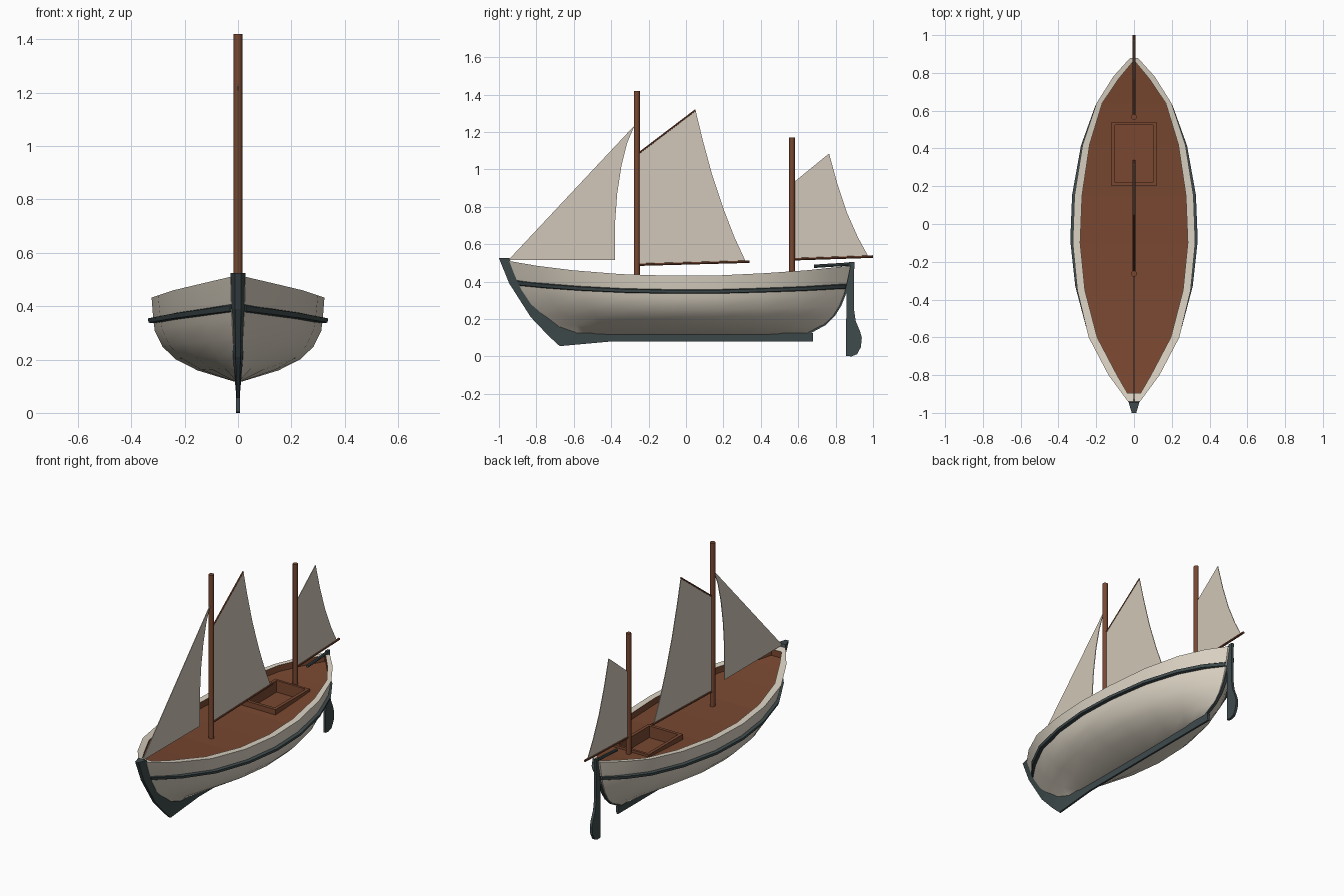
import bpy, bmesh, math
from mathutils import Vector

if "Cube" in bpy.data.objects:
    bpy.data.objects.remove(bpy.data.objects["Cube"])


def material(name, rgb):
    m = bpy.data.materials.new(name)
    m.diffuse_color = (*rgb, 1)
    m.use_nodes = True
    m.node_tree.nodes["Principled BSDF"].inputs["Base Color"].default_value = m.diffuse_color
    return m


CREAM = material("cream paint", (0.70, 0.64, 0.54))
CANVAS = material("sail canvas", (0.64, 0.57, 0.48))
WOOD = material("brown wood", (0.19, 0.064, 0.03))
SLATE = material("dark slate", (0.05, 0.07, 0.073))


def interp(table, x):
    """Piecewise linear lookup in a list of (x, value)."""
    for (x0, y0), (x1, y1) in zip(table, table[1:]):
        if x <= x1:
            return y0 + (y1 - y0) * max(0, (x - x0) / (x1 - x0))
    return table[-1][1]


def finish(name, bm, mats, smooth=None, recalc=True):
    if recalc:
        bmesh.ops.recalc_face_normals(bm, faces=bm.faces)
    me = bpy.data.meshes.new(name)
    bm.to_mesh(me)
    bm.free()
    ob = bpy.data.objects.new(name, me)
    bpy.context.collection.objects.link(ob)
    for m in mats:
        me.materials.append(m)
    if smooth:
        bpy.ops.object.select_all(action='DESELECT')
        ob.select_set(True)
        bpy.context.view_layer.objects.active = ob
        bpy.ops.object.shade_smooth_by_angle(angle=math.radians(smooth))
    return ob


def loft(name, rings, mats, rows=None, cap=(False, False), wrap=False, smooth=None):
    """Skin closed rings; rows gives the material index of each band."""
    bm = bmesh.new()
    vs = [[bm.verts.new(p) for p in r] for r in rings]
    if wrap:
        vs.append(vs[0])
    n = len(rings[0])
    for k in range(len(vs) - 1):
        for i in range(n):
            j = (i + 1) % n
            f = bm.faces.new((vs[k][i], vs[k][j], vs[k + 1][j], vs[k + 1][i]))
            f.material_index = rows[k] if rows else 0
    for use, r in zip(cap, (vs[0], vs[-1])):
        if use:
            bm.faces.new(r)
    return finish(name, bm, mats, smooth)


def plate(name, pts, half, mat):
    """Flat (y, z) outline with thickness along x."""
    return loft(name, [[(s * half, y, z) for y, z in pts] for s in (-1, 1)],
                [mat], cap=(True, True))


def pole(name, a, b, r, mat, n=12):
    a, b = Vector(a), Vector(b)
    q = (b - a).to_track_quat('Z', 'Y')
    circle = [q @ Vector((r * math.cos(2 * math.pi * i / n), r * math.sin(2 * math.pi * i / n), 0))
              for i in range(n)]
    return loft(name, [[p + c for c in circle] for p in (a, b)], [mat], cap=(True, True), smooth=40)


def box(name, lo, hi, mat):
    rect = [(lo[0], lo[1]), (hi[0], lo[1]), (hi[0], hi[1]), (lo[0], hi[1])]
    return loft(name, [[(x, y, z) for x, y in rect] for z in (lo[2], hi[2])], [mat], cap=(True, True))


# Hull lines: sheer height, rail half widths, section fullness, stem and stern curves
SHEER = [(-.945, .51), (-.8, .485), (-.6, .46), (-.35, .44), (-.1, .432), (.15, .432),
         (.42, .445), (.64, .46), (.88, .485)]
OUTER = [(-.945, .028), (-.8, .135), (-.6, .24), (-.35, .3), (-.1, .324), (.15, .315),
         (.42, .272), (.64, .198), (.78, .11), (.88, .02)]
INNER = [(-.895, .035), (-.8, .09), (-.6, .195), (-.35, .26), (-.1, .285), (.15, .275),
         (.42, .235), (.64, .168), (.77, .08), (.86, .005)]
LEVELS = [0, .14, .27, .42, .61, .8, 1]
FULL = list(zip(LEVELS, [.02, .47, .72, .875, .965, .985, 1]))
FINE = list(zip(LEVELS, [.02, .32, .53, .69, .83, .92, 1]))
STEM = list(zip(LEVELS, [-.58, -.7, -.77, -.83, -.88, -.915, -.945]))
STERN = list(zip(LEVELS, [.64, .735, .785, .82, .848, .865, .88]))
KEEL_Z = .115
DROP = .04


def both_sides(pts):
    return pts + [(-x, y, z) for x, y, z in reversed(pts)]


def hull_ring(dv=None, v=None, out=0):
    """Ring round the hull at level v, or at the rubbing strake plus dv."""
    pts = []
    for i, (ys, w) in enumerate(OUTER):
        t = (ys + .945) / 1.825
        e = (2 * t - 1) ** 2
        lv = v if dv is None else .735 - .03 * e + dv
        x = w * ((1 - e) * interp(FULL, lv) + e * interp(FINE, lv))
        y = interp(STEM, lv) * (1 - t) + interp(STERN, lv) * t
        z = KEEL_Z + (interp(SHEER, ys) - KEEL_Z) * lv
        pts.append((x + out * (.3 if i in (0, len(OUTER) - 1) else 1), y, z))
    return both_sides(pts)


# Hull shell with cream rail top and wooden inner bulwark
rings = [hull_ring(v=v) for v in LEVELS]
for d in (0, DROP + .003):
    rings.append(both_sides([(w, y, interp(SHEER, y) - d) for y, w in INNER]))
loft("hull", rings, [CREAM, WOOD], rows=[0] * 7 + [1], cap=(True, False), smooth=40)

# Rubbing strake
loft("rubbing_strake", [hull_ring(dv=d, out=o) for d, o in
                        ((-.04, -.004), (-.03, .02), (.02, .02), (.035, -.004))],
     [SLATE], wrap=True, smooth=35)

# Deck with an opening for the cockpit
HX, HY0, HY1 = .11, .21, .535
bm = bmesh.new()
rows = []
for y in sorted([p[0] for p in INNER] + [HY0, HY1]):
    w = interp(INNER, y)
    h = min(HX, w * .7)
    rows.append((y, [bm.verts.new((x, y, interp(SHEER, y) - DROP)) for x in (-w, -h, h, w)]))
for (y0, a), (y1, b) in zip(rows, rows[1:]):
    for k in range(3):
        if not (k == 1 and y0 >= HY0 and y1 <= HY1):
            bm.faces.new((a[k], a[k + 1], b[k + 1], b[k]))
finish("deck", bm, [WOOD], recalc=False)

# Cockpit coaming and floor
lo, hi = .345, .428
for s, side in ((-1, "left"), (1, "right")):
    box("coaming_" + side, (min(s * .1, s * .12), .2, lo), (max(s * .1, s * .12), .54, hi), WOOD)
box("coaming_front", (-.1, .2, lo), (.1, .22, hi), WOOD)
box("coaming_back", (-.1, .525, lo), (.1, .54, hi), WOOD)
box("cockpit_floor", (-.1, .22, lo), (.1, .525, lo + .01), WOOD)

# Stem and keel: wedge sections (inner y, z, half width, outer y, z, half width)
sections = [(-.945, .525, .028, -1, .525, .012), (-.895, .4, .026, -.945, .39, .011),
            (-.77, .23, .02, -.83, .21, .009), (-.68, .16, .015, -.735, .11, .007),
            (-.58, .125, .012, -.675, .055, .006), (-.4, .125, .011, -.4, .08, .006),
            (.68, .125, .01, .68, .08, .006)]
loft("stem_and_keel", [[(-a, y, z), (a, y, z), (b, yo, zo), (-b, yo, zo)]
                       for y, z, a, yo, zo, b in sections], [SLATE], cap=(True, True))

# Sternpost, rudder and tiller
post = [(y, KEEL_Z + .37 * v) for v, y in STERN]
plate("sternpost", [(y - .01, z) for y, z in post] + [(y + .01, z) for y, z in reversed(post)],
      .008, SLATE)
plate("rudder", [(.855, .003), (.885, 0), (.915, .012), (.935, .05), (.94, .1), (.93, .135), (.907, .19),
                 (.897, .26), (.9, .505), (.872, .505), (.87, .39), (.858, .34)], .008, SLATE)
pole("tiller", (0, .685, .482), (0, .88, .494), .009, SLATE, 8)

# Masts and spars
pole("main_mast", (0, -.263, .38), (0, -.263, 1.42), .016, WOOD)
pole("mizzen_mast", (0, .567, .38), (0, .567, 1.17), .015, WOOD)
pole("main_boom", (0, -.25, .491), (0, .34, .507), .007, WOOD, 8)
pole("mizzen_boom", (0, .575, .52), (0, 1, .534), .007, WOOD, 8)
pole("main_gaff", (0, -.25, 1.088), (0, .05, 1.316), .005, WOOD, 8)

# Sails
plate("jib_sail", [(-.95, .515), (-.38, .515), (-.379, .72), (-.368, .87), (-.345, 1.02),
                   (-.315, 1.14), (-.275, 1.235)], .002, CANVAS)
plate("main_sail", [(-.255, .492), (.32, .506), (.26, .635), (.2, .79), (.14, .97),
                    (.09, 1.155), (.05, 1.32), (-.255, 1.088)], .002, CANVAS)
plate("mizzen_sail", [(.575, .522), (.975, .534), (.92, .635), (.86, .77), (.81, .92),
                      (.765, 1.085), (.575, .93)], .002, CANVAS)
